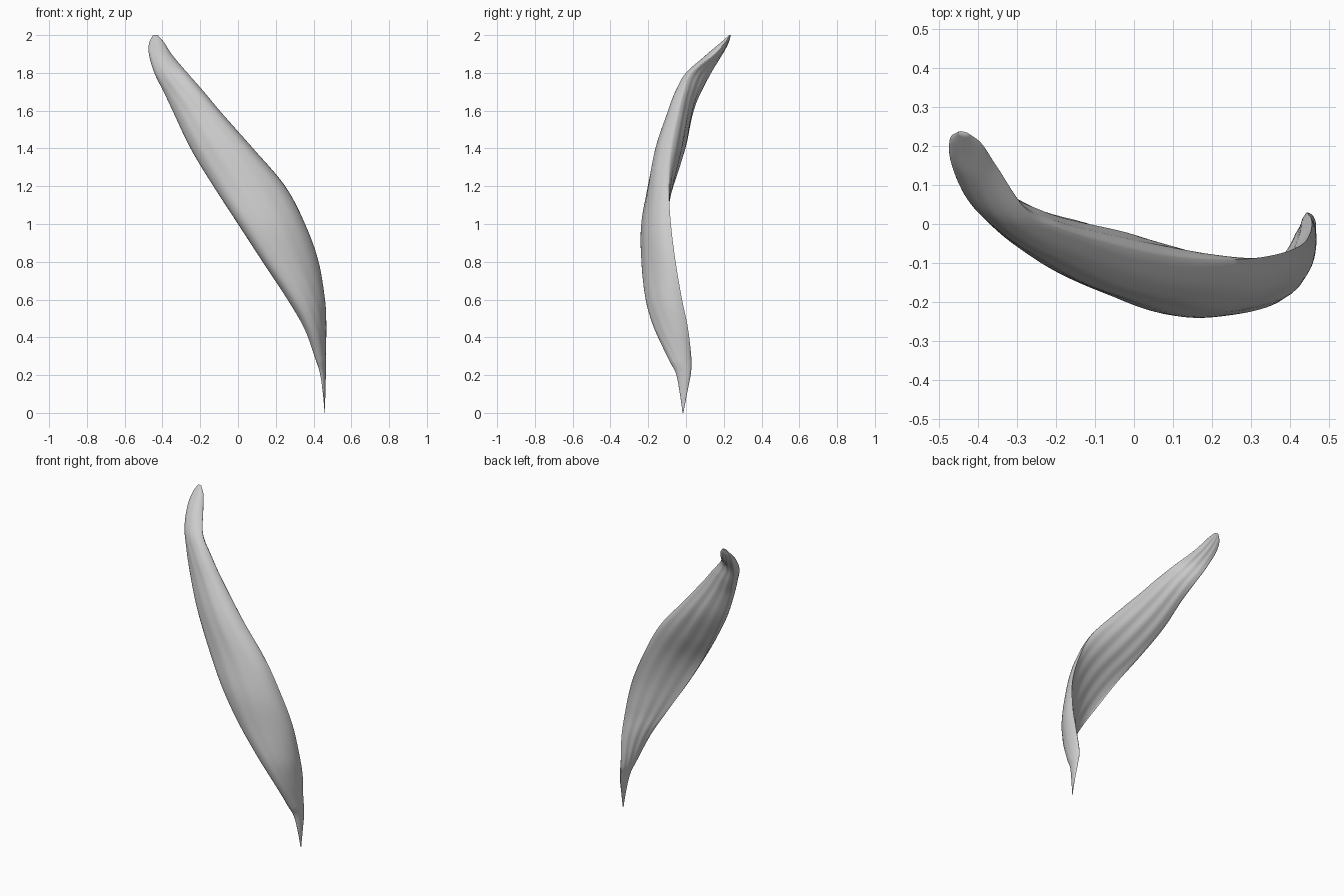
import bpy, bmesh, math
from mathutils import Vector

if "Cube" in bpy.data.objects:
    bpy.data.objects.remove(bpy.data.objects["Cube"])

# Section controls: z, lower edge xy, upper edge xy, outer middle xy, inner middle xy
SECTIONS = [
    (0.00, .459, -.018, .461, -.014, .461, -.016, .459, -.016),
    (0.10, .450, -.032, .458, .005, .461, -.016, .452, -.014),
    (0.21, .434, -.053, .450, .026, .464, -.020, .440, -.012),
    (0.28, .414, -.085, .444, .029, .463, -.050, .420, -.022),
    (0.45, .350, -.142, .455, .010, .438, -.132, .392, -.068),
    (0.60, .262, -.168, .452, -.021, .393, -.185, .348, -.118),
    (0.80, .130, -.168, .426, -.055, .290, -.220, .272, -.143),
    (1.00, .000, -.150, .355, -.080, .185, -.230, .175, -.127),
    (1.20, -.130, -.090, .250, -.091, .050, -.202, .050, -.070),
    (1.40, -.250, -.028, .080, -.083, -.100, -.157, -.080, -.012),
    (1.60, -.345, .027, -.097, -.042, -.235, -.086, -.215, .025),
    (1.70, -.390, .078, -.180, -.015, -.308, -.042, -.280, .053),
    (1.80, -.437, .130, -.268, .025, -.380, .022, -.352, .098),
    (1.90, -.470, .190, -.352, .145, -.423, .118, -.405, .183),
    (1.96, -.470, .222, -.390, .205, -.433, .185, -.430, .222),
    (2.00, -.450, .236, -.425, .232, -.438, .229, -.438, .237),
]
STEPS, HALF = 6, 24


def spline(p0, p1, p2, p3, t):
    """Smooth interpolation that allows for uneven heights."""
    h = p2[0] - p1[0]
    out = [p1[0] + h * t]
    for i in range(1, len(p1)):
        m1 = (p2[i] - p0[i]) / (p2[0] - p0[0]) * h
        m2 = (p3[i] - p1[i]) / (p3[0] - p1[0]) * h
        out.append((2*t**3 - 3*t*t + 1) * p1[i] + (t**3 - 2*t*t + t) * m1
                   + (3*t*t - 2*t**3) * p2[i] + (t**3 - t*t) * m2)
    return out


def ring(s):
    """Crescent of two half ellipses, with faint fibre grooves."""
    z = s[0]
    low, up, outer, inner = (Vector(s[i:i + 2]) for i in (1, 3, 5, 7))
    mid, half = (low + up) / 2, (up - low) / 2
    pts = []
    for k in range(2 * HALF):
        a = math.pi * k / HALF
        front = k <= HALF
        side = outer if front else inner
        wave = math.sin(a) ** 2 * math.sin(11 * a + 2 * math.sin(3 * z))
        bulge = (outer - inner) * wave * (0.012 if front else -0.03)
        depth = abs(math.sin(a)) ** (0.85 if front else 1.1)
        p = mid - half * math.cos(a) + (side - mid) * depth + bulge
        pts.append((p.x, p.y, z))
    return pts


# Fibrous curved strap: loft all the sections
rows = []
last = len(SECTIONS) - 1
for i in range(last):
    p1, p2 = SECTIONS[i], SECTIONS[i + 1]
    p0 = SECTIONS[i - 1] if i else p1
    p3 = SECTIONS[min(i + 2, last)]
    rows += [ring(spline(p0, p1, p2, p3, j / STEPS)) for j in range(STEPS)]
rows.append(ring(SECTIONS[-1]))

bm = bmesh.new()
loops = [[bm.verts.new(p) for p in r] for r in rows]
n = 2 * HALF
for a, b in zip(loops, loops[1:]):
    for k in range(n):
        bm.faces.new((a[k], a[(k + 1) % n], b[(k + 1) % n], b[k]))
bm.faces.new(loops[0][::-1])
bm.faces.new(loops[-1])
bmesh.ops.recalc_face_normals(bm, faces=bm.faces)

mesh = bpy.data.meshes.new("muscle_strap")
bm.to_mesh(mesh)
bm.free()
obj = bpy.data.objects.new("muscle_strap", mesh)
bpy.context.collection.objects.link(obj)
bpy.context.view_layer.objects.active = obj
obj.select_set(True)
bpy.ops.object.shade_smooth_by_angle(angle=math.radians(50))
